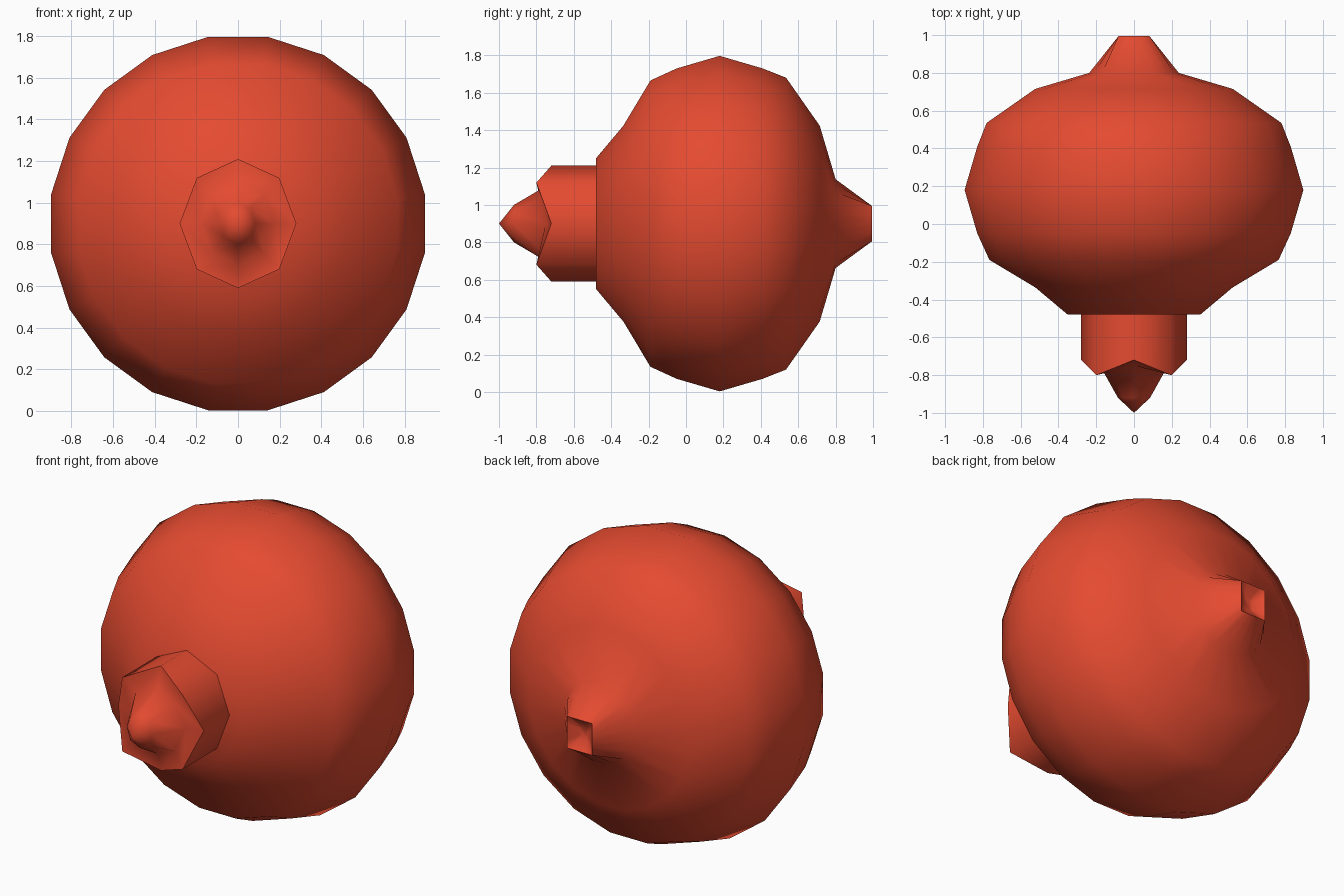
import bpy, bmesh, math

if "Cube" in bpy.data.objects:
    bpy.data.objects.remove(bpy.data.objects["Cube"])

CZ = 0.9  # height of the long axis (runs along y)

red = bpy.data.materials.new("red")
red.diffuse_color = (0.78, 0.07, 0.03, 1)
red.use_nodes = True
red.node_tree.nodes["Principled BSDF"].inputs["Base Color"].default_value = red.diffuse_color


def loft(name, rings, start_cap=True, end_cap=True):
    """Skin a list of equal-length point rings along y."""
    bm = bmesh.new()
    loops = [[bm.verts.new(p) for p in ring] for ring in rings]
    for a, b in zip(loops, loops[1:]):
        n = len(a)
        for i in range(n):
            j = (i + 1) % n
            bm.faces.new((a[i], a[j], b[j], b[i]))
    for wanted, loop in ((start_cap, loops[0]), (end_cap, loops[-1])):
        if wanted:
            bm.faces.new(loop)
    bmesh.ops.remove_doubles(bm, verts=bm.verts, dist=1e-5)
    bmesh.ops.recalc_face_normals(bm, faces=bm.faces)
    me = bpy.data.meshes.new(name)
    bm.to_mesh(me)
    bm.free()
    ob = bpy.data.objects.new(name, me)
    bpy.context.collection.objects.link(ob)
    me.materials.append(red)
    bpy.ops.object.select_all(action='DESELECT')
    ob.select_set(True)
    bpy.context.view_layer.objects.active = ob
    bpy.ops.object.shade_smooth_by_angle(angle=math.radians(60))
    return ob


def circle(y, r, n=20):
    step = math.tau / n
    return [(r * math.cos(step * (i + 0.5)), y, CZ + r * math.sin(step * (i + 0.5)))
            for i in range(n)]


def square(y, hx, hz, n=20):
    pts = []
    for x, _, z in circle(y, 1, n):
        z -= CZ
        m = max(abs(x), abs(z))
        pts.append((hx * x / m, y, CZ + hz * z / m))
    return pts


def octagon(y, rx, rz, notch=0.0):
    """Octagon with points on the axes; notch pulls those points back."""
    return [(rx * math.cos(i * math.pi / 4), y + (notch if i % 2 == 0 else 0),
             CZ + rz * math.sin(i * math.pi / 4)) for i in range(8)]


# Round body with a tail tapering to a square, slightly hollow end
profile = [(-0.48, 0.355), (-0.335, 0.53), (-0.19, 0.775), (-0.05, 0.84),
           (0.18, 0.908), (0.41, 0.84), (0.535, 0.79), (0.715, 0.53), (0.80, 0.24)]
rings = [circle(y, r) for y, r in profile]
rings += [square(0.995, 0.082, 0.094), square(0.95, 0.03, 0.035)]
loft("body", rings)

# Eight-sided neck with a notched rim and a pointed tip
loft("neck_and_tip", [
    octagon(-0.40, 0.28, 0.31),
    octagon(-0.80, 0.28, 0.31, 0.08),
    octagon(-0.775, 0.18, 0.20, 0.025),
    octagon(-0.92, 0.085, 0.10),
    octagon(-1.0, 0, 0),
], end_cap=False)
